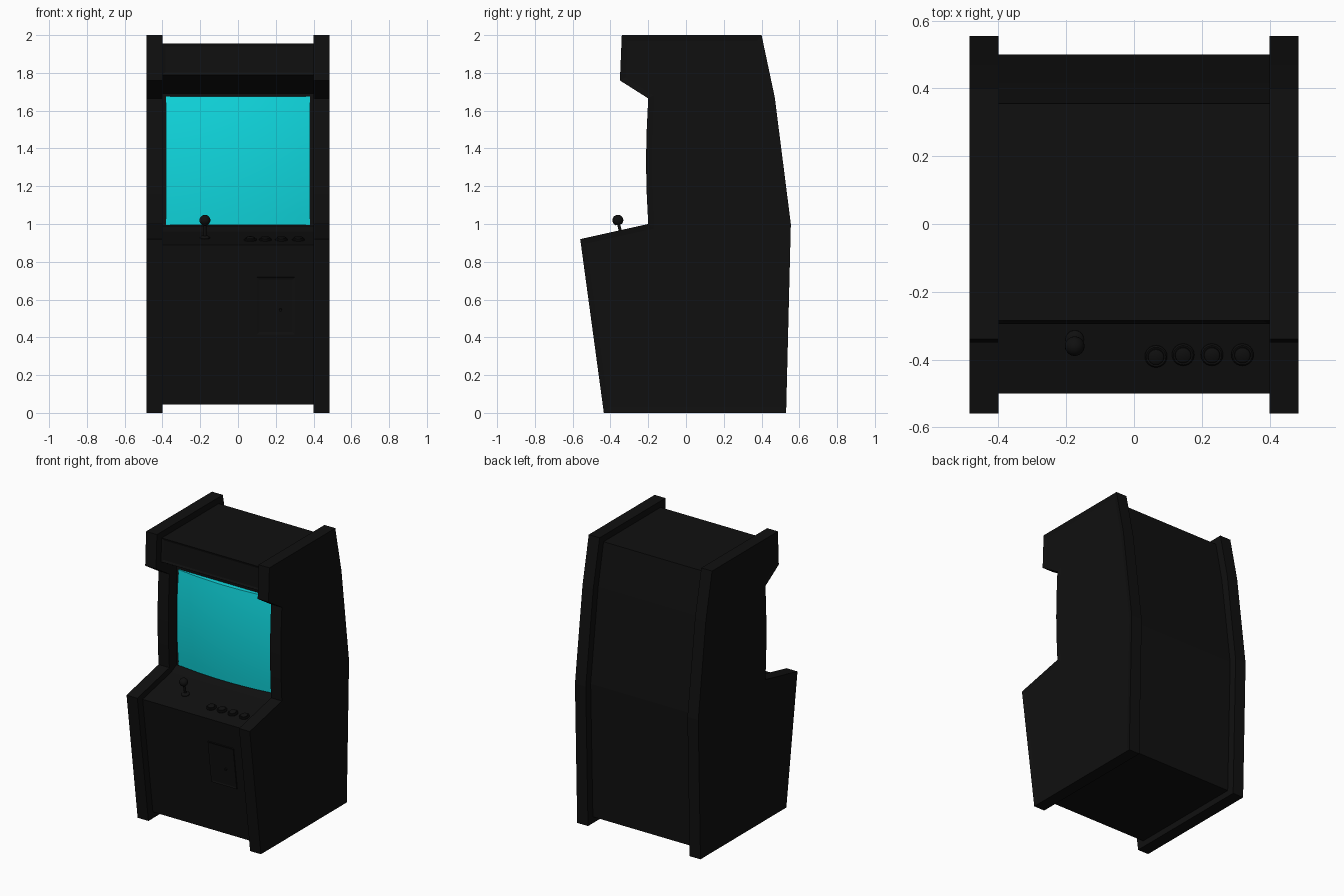
import bpy, bmesh, math
from mathutils import Vector, Matrix

if "Cube" in bpy.data.objects:
    bpy.data.objects.remove(bpy.data.objects["Cube"])


def material(name, rgb):
    m = bpy.data.materials.new(name)
    m.diffuse_color = (*rgb, 1)
    m.use_nodes = True
    m.node_tree.nodes["Principled BSDF"].inputs["Base Color"].default_value = m.diffuse_color
    return m


BLACK = material("black", (0.005, 0.005, 0.005))
CYAN = material("cyan", (0.005, 0.7, 0.75))


def finish(bm, name, mat, smooth=False):
    bmesh.ops.recalc_face_normals(bm, faces=bm.faces)
    me = bpy.data.meshes.new(name)
    bm.to_mesh(me)
    bm.free()
    me.materials.append(mat)
    ob = bpy.data.objects.new(name, me)
    bpy.context.collection.objects.link(ob)
    if smooth:
        bpy.ops.object.select_all(action='DESELECT')
        ob.select_set(True)
        bpy.context.view_layer.objects.active = ob
        bpy.ops.object.shade_smooth_by_angle(angle=math.radians(40))
    return ob


def slab(profile, x0, x1):
    """Extrude a (y, z) profile along x."""
    bm = bmesh.new()
    face = bm.faces.new([bm.verts.new((x0, y, z)) for y, z in profile])
    ext = bmesh.ops.extrude_face_region(bm, geom=[face])
    verts = [g for g in ext["geom"] if isinstance(g, bmesh.types.BMVert)]
    bmesh.ops.translate(bm, verts=verts, vec=(x1 - x0, 0, 0))
    bmesh.ops.recalc_face_normals(bm, faces=bm.faces)
    return bm


def recess(bm, test, border, depth):
    faces = [f for f in bm.faces if test(f)]
    bmesh.ops.inset_region(bm, faces=faces, thickness=border, use_even_offset=True)
    bmesh.ops.translate(bm, verts=list({v for f in faces for v in f.verts}),
                        vec=-faces[0].normal * depth)


# side panels with a shallow recessed outer face
side = [(-0.435, 0), (0.53, 0), (0.555, 1.0), (0.47, 1.67), (0.40, 2.0),
        (-0.34, 2.0), (-0.35, 1.76), (-0.20, 1.665), (-0.208, 1.5),
        (-0.212, 1.33), (-0.208, 1.16), (-0.20, 1.0), (-0.56, 0.92)]
for s, label in ((-1, "left"), (1, "right")):
    bm = slab(side, 0.40 * s, 0.485 * s)
    recess(bm, lambda f: f.normal.x * s > 0.9, 0.03, 0.005)
    finish(bm, label + "_side_panel", BLACK)

# cabinet body between the sides, with marquee face recessed
body = [(-0.385, 0.045), (0.475, 0.045), (0.50, 1.0), (0.415, 1.66), (0.355, 1.955),
        (-0.285, 1.955), (-0.295, 1.79), (-0.12, 1.69), (-0.12, 0.99),
        (-0.18, 0.96), (-0.50, 0.89)]
bm = slab(body, -0.40, 0.40)
recess(bm, lambda f: f.normal.y < -0.9 and f.calc_center_median().z > 1.8, 0.015, 0.006)
finish(bm, "cabinet_body", BLACK)

# bulging screen
bm = bmesh.new()
bmesh.ops.create_grid(bm, x_segments=14, y_segments=12, size=1)
ext = bmesh.ops.extrude_face_region(bm, geom=bm.faces[:], use_keep_orig=True)
rear = {g for g in ext["geom"] if isinstance(g, bmesh.types.BMVert)}
for v in bm.verts:
    u, w = v.co.x, v.co.y
    y = -0.10 if v in rear else -0.125 - 0.03 * (1 - u * u) - 0.02 * (1 - w * w)
    v.co = (0.38 * u, y, 1.335 + 0.34 * w)
finish(bm, "screen", CYAN, True)

# coin door on the sloping front
lean = Matrix.Rotation(math.atan2(0.115, 0.845), 4, 'X')


def front_y(z):
    return -0.385 - (z - 0.045) * 0.115 / 0.845


door = Matrix.Translation((0.20, front_y(0.567), 0.567)) @ lean
bm = bmesh.new()
bmesh.ops.create_cube(bm, size=1)
bmesh.ops.scale(bm, vec=(0.20, 0.014, 0.305), verts=bm.verts)
recess(bm, lambda f: f.normal.y < -0.9, 0.012, 0.004)
bm.transform(door)
finish(bm, "coin_door", BLACK)
bm = bmesh.new()
bmesh.ops.create_cone(bm, cap_ends=True, segments=16, radius1=0.008, radius2=0.008, depth=0.014)
bm.transform(door @ Matrix.Translation((0.025, -0.006, -0.022)) @ Matrix.Rotation(math.pi / 2, 4, 'X'))
finish(bm, "coin_door_lock", BLACK, True)


# control panel parts, placed along the panel normal
tilt = Matrix.Rotation(math.atan2(0.07, 0.32), 4, 'X')


def on_panel(x, y):
    return Matrix.Translation((x, y, 0.89 + (y + 0.50) * 0.07 / 0.32)) @ tilt


def lathe(name, profile, place, segments=24):
    bm = bmesh.new()
    verts = [bm.verts.new((r, 0, h)) for r, h in profile]
    edges = [bm.edges.new(p) for p in zip(verts, verts[1:])]
    bmesh.ops.spin(bm, geom=verts + edges, cent=(0, 0, 0), axis=(0, 0, 1),
                   angle=math.tau, steps=segments)
    bmesh.ops.remove_doubles(bm, verts=bm.verts, dist=1e-5)
    bm.transform(place)
    finish(bm, name, BLACK, True)


ball = [(0.029 * math.sin(a), 0.097 - 0.029 * math.cos(a))
        for a in [math.pi * i / 10 for i in range(2, 11)]]
lathe("joystick", [(0.027, -0.005), (0.027, 0.004), (0.018, 0.012), (0.008, 0.014),
                   (0.008, 0.073)] + ball, on_panel(-0.175, -0.34))
for i, (x, y) in enumerate([(0.065, -0.39), (0.145, -0.385), (0.23, -0.385), (0.32, -0.385)]):
    lathe(f"button_{i + 1}", [(0.033, -0.005), (0.033, 0.006), (0.029, 0.010), (0.024, 0.009),
                              (0.023, 0.015), (0.018, 0.018), (0, 0.019)], on_panel(x, y))
